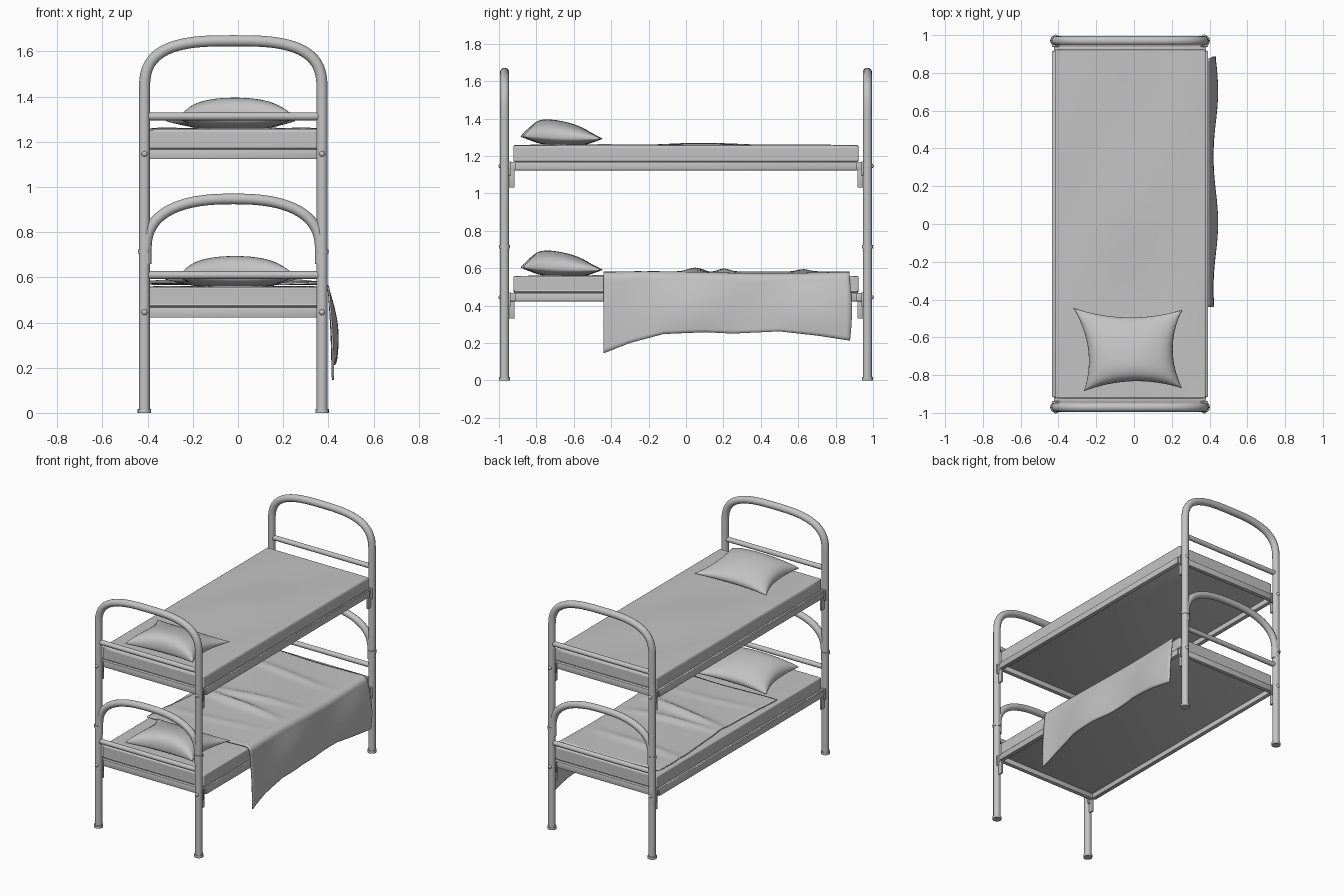
import bpy, bmesh, math
from mathutils import Vector

if "Cube" in bpy.data.objects:
    bpy.data.objects.remove(bpy.data.objects["Cube"])

CX, HW, PY, R = -0.021, 0.393, 0.97, 0.0245   # frame centre, post half spacing, post y, tube radius
grey = bpy.data.materials.new("light grey")
grey.diffuse_color = (0.55, 0.55, 0.55, 1)
grey.use_nodes = True
grey.node_tree.nodes["Principled BSDF"].inputs["Base Color"].default_value = grey.diffuse_color


def finish(name, bm, angle=40):
    bmesh.ops.recalc_face_normals(bm, faces=bm.faces)
    me = bpy.data.meshes.new(name)
    bm.to_mesh(me)
    bm.free()
    ob = bpy.data.objects.new(name, me)
    bpy.context.collection.objects.link(ob)
    me.materials.append(grey)
    bpy.ops.object.select_all(action='DESELECT')
    ob.select_set(True)
    bpy.context.view_layer.objects.active = ob
    bpy.ops.object.shade_smooth_by_angle(angle=math.radians(angle))
    return ob


def tube(name, pts, r, sides=16):
    """Tube swept along points lying in a plane of constant y."""
    pts = [Vector(p) for p in pts]
    bm = bmesh.new()
    rings = []
    side = Vector((0, 1, 0))
    for i, p in enumerate(pts):
        t = (pts[min(i + 1, len(pts) - 1)] - pts[max(i - 1, 0)]).normalized()
        n = t.cross(side)
        rings.append([bm.verts.new(p + r * (math.cos(a) * n + math.sin(a) * side))
                      for a in (2 * math.pi * k / sides for k in range(sides))])
    for a, b in zip(rings, rings[1:]):
        for k in range(sides):
            bm.faces.new((a[k], a[(k + 1) % sides], b[(k + 1) % sides], b[k]))
    bm.faces.new(rings[0])
    bm.faces.new(rings[-1])
    return finish(name, bm)


def box(name, lo, hi, bevel=0.004):
    bm = bmesh.new()
    bmesh.ops.create_cube(bm, size=1)
    for v in bm.verts:
        v.co = [l + (c + 0.5) * (h - l) for c, l, h in zip(v.co, lo, hi)]
    bmesh.ops.bevel(bm, geom=bm.edges[:], offset=bevel, segments=2, profile=0.5, affect='EDGES')
    return finish(name, bm)


def ball(name, loc, r):
    bm = bmesh.new()
    bmesh.ops.create_uvsphere(bm, u_segments=12, v_segments=8, radius=r)
    bmesh.ops.translate(bm, verts=bm.verts, vec=loc)
    return finish(name, bm)


def arch(a, base, h, n, y, steps=36):
    out = []
    for i in range(steps + 1):
        t = math.pi * i / steps
        c, s = math.cos(t), max(math.sin(t), 0)
        out.append((CX - math.copysign(abs(c) ** (2 / n), c) * a, y, base + h * s ** (2 / n)))
    return out


def lerp_table(table, y):
    for (a, za), (b, zb) in zip(table, table[1:]):
        if y <= b:
            t = max(0, (y - a) / (b - a))
            return za + (zb - za) * t
    return table[-1][1]


# end frames: posts with tall arch, low arch, cross rails, feet and collars
for end, s in (("front", -1), ("back", 1)):
    y = s * PY
    path = [(CX - HW, y, 0.005)] + arch(HW, 1.42, 0.227, 3, y) + [(CX + HW, y, 0.005)]
    tube(end + "_post_hoop", path, R)
    low = [(CX - 0.385, y, 0.66)] + arch(0.385, 0.72, 0.227, 2.5, y) + [(CX + 0.385, y, 0.66)]
    tube(end + "_low_hoop", low, R - 0.001)
    for lvl, z in (("lower", 0.61), ("upper", 1.312)):
        tube(f"{end}_{lvl}_rail", [(CX - HW, y, z), (CX + HW, y, z)], 0.017)
    for side, k in (("left", -1), ("right", 1)):
        x = CX + k * HW
        tube(f"{end}_{side}_foot", [(x, y, 0), (x, y, 0.018)], 0.03)
        tube(f"{end}_{side}_collar", [(x, y, 0.706), (x, y, 0.724)], 0.029)
        for lvl, z in (("lower", 0.445), ("upper", 1.146)):
            ball(f"{end}_{side}_{lvl}_bolt", (x, y + s * 0.02, z), 0.013)
            # hook bracket holding the bed base
            ys = sorted((s * 0.95, s * 0.916))
            box(f"{end}_{side}_{lvl}_bracket", (x - 0.007, ys[0], z - 0.115),
                (x + 0.007, ys[1], z + 0.02), 0.003)
            ys = sorted((s * 0.95, s * 0.938))
            box(f"{end}_{side}_{lvl}_bracket_plate", (x - 0.02, ys[0], z - 0.05),
                (x + 0.02, ys[1], z + 0.025), 0.003)

# bed bases
XL, XR = CX - 0.413, CX + 0.413
for lvl, z in (("lower", 0.422), ("upper", 1.123)):
    for nm, a, b in (("left", XL, XL + 0.03), ("right", XR - 0.03, XR)):
        box(f"{lvl}_{nm}_side_bar", (a, -0.915, z), (b, 0.915, z + 0.045))
    for nm, a, b in (("front", -0.94, -0.91), ("back", 0.91, 0.94)):
        box(f"{lvl}_{nm}_end_bar", (XL + 0.01, a, z), (XR - 0.01, b, z + 0.045))
    box(f"{lvl}_base_panel", (XL + 0.01, -0.92, z + 0.035), (XR - 0.01, 0.92, z + 0.047), 0.002)


# mattresses with rounded edges and gentle sag
def mattress(name, z0, z1):
    bm = bmesh.new()
    bmesh.ops.create_cube(bm, size=1)
    bmesh.ops.subdivide_edges(bm, edges=bm.edges[:], cuts=11, use_grid_fill=True)
    for v in bm.verts:
        u, w, t = v.co
        inner = max(0, (0.25 - u * u) * (0.25 - w * w) * 16) ** 0.5
        v.co = (CX + 0.003 + u * 0.795, w * 1.845, z0 + (t + 0.5) * (z1 - z0))
        if t > 0.49:
            v.co.z += 0.009 * inner * (0.5 + math.sin(w * 11 + 1) * math.cos(u * 6))
    ob = finish(name, bm, 60)
    m = ob.modifiers.new("round", 'BEVEL')
    m.limit_method, m.angle_limit = 'ANGLE', math.radians(50)
    m.width, m.segments = 0.028, 4


mattress("lower_mattress", 0.469, 0.557)
mattress("upper_mattress", 1.17, 1.257)


# pillows: pinched cushions, plump towards the head end
def pillow(name, z):
    N = 24
    ll, lr, ul, ur = (Vector(c) for c in ((-0.265, -0.885), (0.255, -0.87), (-0.32, -0.445), (0.255, -0.455)))
    bm = bmesh.new()
    for sgn in (1, -1):
        g = []
        for i in range(N + 1):
            row = []
            for j in range(N + 1):
                a, b = -math.cos(math.pi * i / N), -math.cos(math.pi * j / N)
                u = (a + 1) / 2
                v = (b + 1) / 2
                p = (ll * (1 - u) + lr * u) * (1 - v) + (ul * (1 - u) + ur * u) * v
                p.x -= a * abs(a) * 0.05 * (1 - b * b)
                p.y -= b * abs(b) * 0.045 * (1 - a * a)
                plump = max(0, (1 - a * a) * (1 - b * b)) ** 0.42
                h = (0.088 - 0.035 * b) * plump if sgn > 0 else -0.045 * plump
                row.append(bm.verts.new((p.x, p.y, z + 0.04 - 0.006 * b + h)))
            g.append(row)
        for i in range(N):
            for j in range(N):
                bm.faces.new((g[i][j], g[i + 1][j], g[i + 1][j + 1], g[i][j + 1]))
    bmesh.ops.remove_doubles(bm, verts=bm.verts, dist=1e-5)
    finish(name, bm, 80)


pillow("lower_pillow", 0.557)
pillow("upper_pillow", 1.258)

# blanket: lies on the lower mattress and hangs over the right side
hem = [(-0.44, 0.145), (-0.3, 0.20), (-0.12, 0.248), (0.1, 0.258), (0.25, 0.25), (0.5, 0.262), (0.7, 0.24), (0.88, 0.212)]
NX, NY, ND = 30, 70, 16
bm = bmesh.new()
g = []
for j in range(NY + 1):
    y = -0.44 + 1.315 * j / NY
    left = -0.385 + 0.02 * math.sin(y * 5 + 1)
    row = []
    for i in range(NX + 1):                      # flat part
        t = i / NX
        x = left + (0.36 - left) * t
        wr = sum(h * math.exp(-((y - c - sl * (x - 0.1)) / 0.035) ** 2)
                 for c, sl, h in ((0.04, -0.15, 0.024), (0.21, 0.1, 0.016), (0.6, -0.1, 0.013), (-0.2, 0.1, 0.007)))
        z = 0.574 + wr * math.sin(math.pi * min(1, t * 0.9 + 0.1)) + 0.005 * math.sin(7 * x + 5 * y)
        row.append((x, y, z))
    z0 = row[-1][2]
    for k in range(1, 6):                        # rounded turn
        a = math.pi / 2 * k / 5
        row.append((0.36 + 0.042 * math.sin(a), y, z0 - 0.035 * (1 - math.cos(a))))
    zt, zh = z0 - 0.035, lerp_table(hem, y)
    for k in range(1, ND + 1):                   # hanging part
        t = k / ND
        x = 0.402 + math.sin(t * 2.4) * (0.018 + 0.013 * math.sin(y * 9 + 1.5)) + 0.012 * t
        row.append((x, y + (0.012 * math.sin(t * 3) if j == NY else 0), zt + (zh - zt) * t))
    g.append([bm.verts.new(p) for p in row])
for a, b in zip(g, g[1:]):
    for k in range(len(a) - 1):
        bm.faces.new((a[k], a[k + 1], b[k + 1], b[k]))
blanket = finish("blanket", bm, 60)
m = blanket.modifiers.new("thickness", 'SOLIDIFY')
m.thickness, m.offset = 0.008, 0
